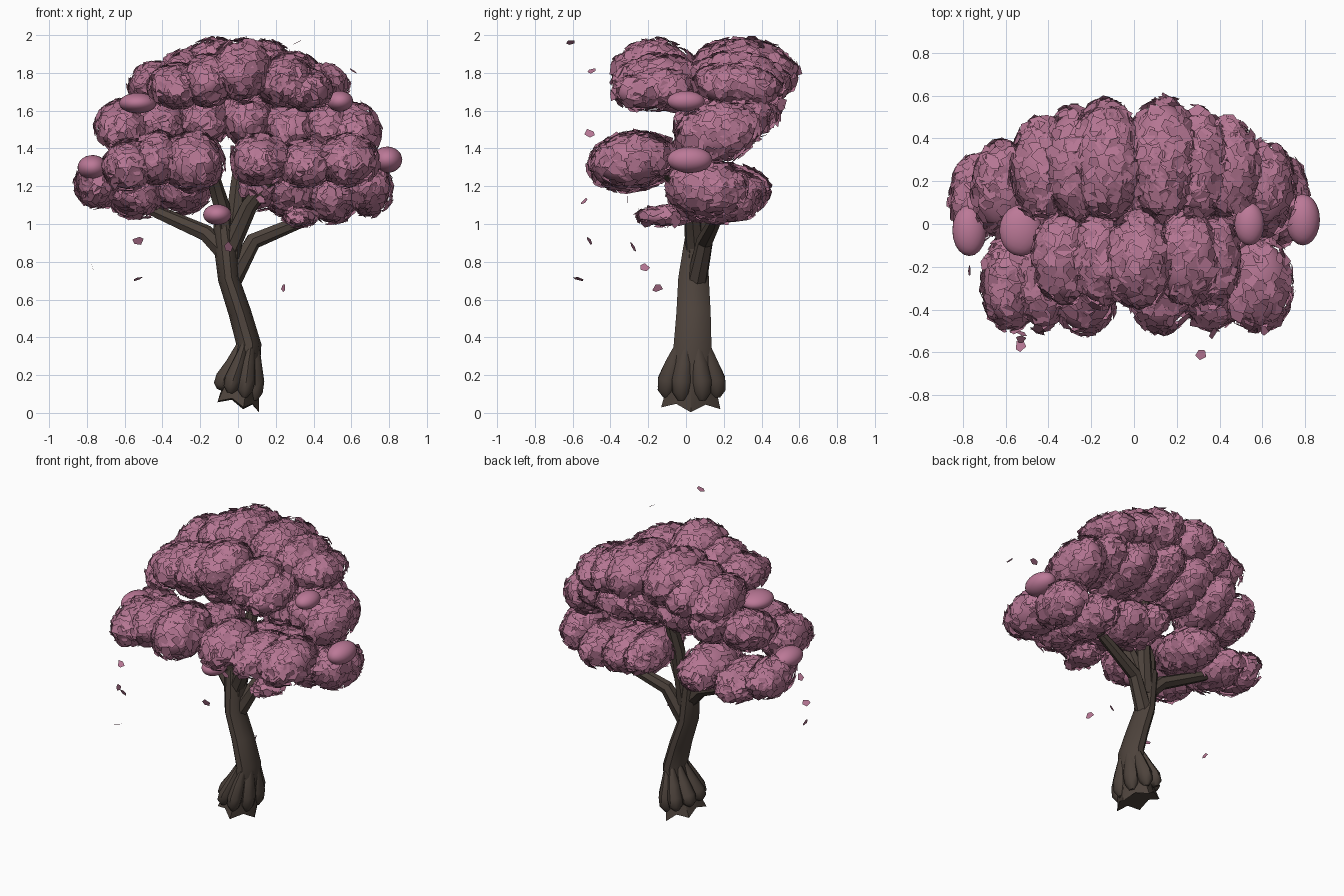
import bpy, bmesh, random
from math import sin, cos, pi, radians
from mathutils import Vector, Matrix, noise

if "Cube" in bpy.data.objects:
    bpy.data.objects.remove(bpy.data.objects["Cube"])

random.seed(4)


def material(name, rgb):
    m = bpy.data.materials.new(name)
    m.diffuse_color = (*rgb, 1)
    m.use_nodes = True
    m.node_tree.nodes["Principled BSDF"].inputs["Base Color"].default_value = m.diffuse_color
    return m


BARK = material("bark", (0.075, 0.056, 0.045))
PINK = material("blossom", (0.46, 0.18, 0.29))
LIGHT = material("light_blossom", (0.50, 0.19, 0.31))


def finish(bm, name, mat, smooth=None):
    me = bpy.data.meshes.new(name)
    bm.to_mesh(me)
    bm.free()
    ob = bpy.data.objects.new(name, me)
    bpy.context.collection.objects.link(ob)
    me.materials.append(mat)
    if smooth:
        bpy.ops.object.select_all(action='DESELECT')
        ob.select_set(True)
        bpy.context.view_layer.objects.active = ob
        bpy.ops.object.shade_smooth_by_angle(angle=radians(smooth))
    return ob


def tube(bm, stations, sides=8):
    """Loft rings; each station is (centre, radius_x, radius_y)."""
    pts = [Vector(s[0]) for s in stations]
    rings = []
    for i, (_, rx, ry) in enumerate(stations):
        t = (pts[min(i + 1, len(pts) - 1)] - pts[max(i - 1, 0)]).normalized()
        v = (Vector((0, 1, 0)) - t * t.y).normalized()
        u = v.cross(t)
        rings.append([bm.verts.new(pts[i] + u * rx * cos(a) + v * ry * sin(a))
                      for a in [2 * pi * k / sides for k in range(sides)]])
    for a, b in zip(rings, rings[1:]):
        for k in range(sides):
            j = (k + 1) % sides
            bm.faces.new((a[k], a[j], b[j], b[k]))
    bm.faces.new(rings[0][::-1])
    bm.faces.new(rings[-1])
    return rings


# Leaning trunk with a ragged foot
bm = bmesh.new()
rings = tube(bm, [((-0.01, 0.025, 0.042), 0.125, 0.165), ((0.03, 0.03, 0.2), 0.085, 0.12),
                  ((0.058, 0.035, 0.36), 0.066, 0.105), ((0.01, 0.04, 0.53), 0.06, 0.095),
                  ((-0.05, 0.04, 0.71), 0.056, 0.085), ((-0.065, 0.05, 0.86), 0.06, 0.07),
                  ((-0.08, 0.06, 1.0), 0.05, 0.055)], 10)
for v in rings[0][1::2]:
    v.co = v.co.lerp(Vector((0.03, 0.03, 0.2)), 0.2)
for v in rings[0]:
    v.co.z = max(0.0, v.co.z - 0.008)
finish(bm, "trunk", BARK, 35)

# Root flare: fat teardrop lobes around the base
bm = bmesh.new()
for k in range(8):
    a = 2 * pi * (k + 0.5) / 8
    c, s = cos(a), sin(a)
    tube(bm, [((0.055 + 0.045 * c, 0.035 + 0.075 * s, 0.37), 0.016, 0.018),
              ((0.03 + 0.065 * c, 0.03 + 0.105 * s, 0.26), 0.036, 0.044),
              ((0.01 + 0.09 * c, 0.03 + 0.135 * s, 0.175 - 0.01 * c), 0.046, 0.054),
              ((0.0 + 0.098 * c, 0.03 + 0.145 * s, 0.125 - 0.02 * c), 0.04, 0.046),
              ((-0.005 + 0.1 * c, 0.03 + 0.142 * s, 0.095 - 0.03 * c), 0.015, 0.02)], 8)
bmesh.ops.recalc_face_normals(bm, faces=bm.faces)
finish(bm, "roots", BARK, 50)

# Branches fanning into the canopy
bm = bmesh.new()
for path in [
    [(-0.06, 0.05, 0.84), (-0.17, 0.07, 0.95), (-0.42, 0.14, 1.06), (-0.58, 0.17, 1.13)],
    [(-0.03, 0.06, 0.71), (0.08, 0.10, 0.91), (0.32, 0.15, 1.01), (0.55, 0.18, 1.12)],
    [(-0.06, 0.06, 0.85), (-0.09, 0.04, 1.1), (-0.15, -0.08, 1.3), (-0.25, -0.2, 1.4)],
    [(-0.04, 0.06, 0.82), (0.0, 0.09, 1.2), (0.04, 0.16, 1.5), (0.05, 0.2, 1.75)],
    [(-0.06, 0.05, 0.84), (0.06, 0.03, 1.1), (0.2, -0.1, 1.28), (0.3, -0.2, 1.36)],
]:
    tube(bm, [(p, r, r) for p, r in zip(path, (0.055, 0.045, 0.036, 0.02))], 7)
finish(bm, "branches", BARK, 35)


def petal(bm, pos, normal, size, stretch=1.0):
    """One flat ragged five-sided flake."""
    q = normal.to_track_quat('Z', 'Y')
    spin = random.uniform(0, 2 * pi)
    vs = []
    for k in range(5):
        a = 2 * pi * k / 5 + random.uniform(-0.25, 0.25)
        r = size * random.uniform(0.75, 1.2)
        p = Matrix.Rotation(spin, 3, 'Z') @ Vector((r * cos(a) * stretch, r * sin(a), 0))
        vs.append(bm.verts.new(pos + q @ p))
    bm.faces.new(vs)


def rand_dir():
    while True:
        d = Vector([random.uniform(-1, 1) for _ in range(3)])
        if 0.1 < d.length < 1:
            return d.normalized()


def clump(core, flakes, centre, radii, tilt):
    """Ellipsoid core covered by lumpy overlapping flakes."""
    r = Vector(radii)
    rot = Matrix.Rotation(radians(tilt), 4, 'X')
    base = Matrix.Translation(centre) @ rot
    bmesh.ops.create_icosphere(core, subdivisions=3, radius=1,
                               matrix=base @ Matrix.Diagonal((*(r * 0.88), 1)))
    count = int(7500 * (r.x * r.y + r.y * r.z + r.x * r.z) / 3)
    for _ in range(count):
        d = rand_dir()
        p = base @ Vector((d.x * r.x, d.y * r.y, d.z * r.z))
        lump = 0.97 + 0.06 * noise.noise(p * 11) + random.uniform(-0.03, 0.03)
        p = Vector(centre) + (p - Vector(centre)) * lump
        n = rot.to_3x3() @ Vector((d.x / r.x, d.y / r.y, d.z / r.z)).normalized()
        n = (n + rand_dir() * 0.28).normalized()
        petal(flakes, p, n, random.uniform(0.026, 0.038), 1.3)


# Canopy tiers: y, ry, tilt, rounding at the sides, then (x, z, rx, rz) per clump
tiers = {
    "front_lower": (-0.28, 0.24, 8, 0.1, [(-0.58, 1.31, 0.14, 0.14), (-0.43, 1.35, 0.13, 0.14),
                    (-0.24, 1.33, 0.17, 0.16), (0.12, 1.34, 0.16, 0.14),
                    (0.36, 1.32, 0.16, 0.13), (0.58, 1.34, 0.17, 0.14)]),
    "back_lower": (0.18, 0.28, -4, 0.3, [(-0.74, 1.21, 0.125, 0.13), (-0.54, 1.15, 0.15, 0.125),
                   (-0.30, 1.19, 0.16, 0.14), (0.12, 1.20, 0.13, 0.13),
                   (0.28, 1.17, 0.15, 0.14), (0.50, 1.14, 0.14, 0.14),
                   (0.69, 1.19, 0.13, 0.15)]),
    "back_middle": (0.23, 0.29, 14, 0.35, [(-0.61, 1.52, 0.15, 0.13), (-0.40, 1.54, 0.14, 0.14),
                    (-0.18, 1.57, 0.15, 0.15), (0.05, 1.58, 0.15, 0.15),
                    (0.28, 1.53, 0.16, 0.14), (0.47, 1.54, 0.15, 0.13),
                    (0.61, 1.48, 0.15, 0.16)]),
    "front_top": (-0.17, 0.23, 6, 0.2, [(-0.33, 1.73, 0.15, 0.12), (-0.16, 1.76, 0.14, 0.14),
                  (0.02, 1.81, 0.17, 0.17), (0.25, 1.76, 0.16, 0.14),
                  (0.37, 1.71, 0.13, 0.11)]),
    "back_top": (0.32, 0.29, -6, 0.6, [(-0.43, 1.73, 0.15, 0.13), (-0.28, 1.77, 0.15, 0.15),
                 (-0.13, 1.82, 0.17, 0.165), (0.14, 1.81, 0.17, 0.16),
                 (0.30, 1.77, 0.15, 0.14), (0.43, 1.73, 0.16, 0.12)]),
}
for name, (y, ry, tilt, rounding, items) in tiers.items():
    core, flakes = bmesh.new(), bmesh.new()
    for x, z, rx, rz in items:
        k = 1 - rounding * (abs(x) / 0.8) ** 2
        inner = y - ry if y > 0 else y + ry
        cy = inner + (y - inner) * k + random.uniform(-0.012, 0.012)
        clump(core, flakes, (x, cy, z), (rx, ry * k, rz), tilt)
    finish(core, name + "_core", PINK, 40)
    finish(flakes, name + "_flakes", PINK)

# Small ragged clump hanging under the front right
core, flakes = bmesh.new(), bmesh.new()
clump(core, flakes, (0.33, -0.12, 1.04), (0.09, 0.14, 0.055), 0)
finish(core, "hanging_core", PINK, 40)
finish(flakes, "hanging_flakes", PINK)

# Smooth little buds between the tiers
bm = bmesh.new()
for x, y, z, rx, ry, rz in [(-0.77, -0.03, 1.30, 0.08, 0.12, 0.065),
                            (0.79, 0.02, 1.34, 0.08, 0.12, 0.07),
                            (-0.53, -0.03, 1.64, 0.10, 0.12, 0.055),
                            (0.54, 0.0, 1.65, 0.07, 0.10, 0.055),
                            (-0.11, -0.1, 1.05, 0.075, 0.10, 0.055)]:
    bmesh.ops.create_icosphere(bm, subdivisions=3, radius=1,
                               matrix=Matrix.Translation((x, y, z)) @ Matrix.Diagonal((rx, ry, rz, 1)))
finish(bm, "buds", LIGHT, 40)

# Petals drifting in the air
bm = bmesh.new()
for p in [(0.31, -0.61, 1.96), (0.61, -0.5, 1.81), (0.37, -0.51, 1.48), (-0.53, -0.54, 1.12),
          (-0.53, -0.51, 0.91), (-0.77, -0.22, 0.77), (-0.53, -0.57, 0.71),
          (0.24, -0.15, 0.66), (-0.05, -0.28, 0.88), (0.12, -0.31, 1.13)]:
    petal(bm, Vector(p), rand_dir(), 0.024, 1.3)
finish(bm, "drifting_petals", PINK)
